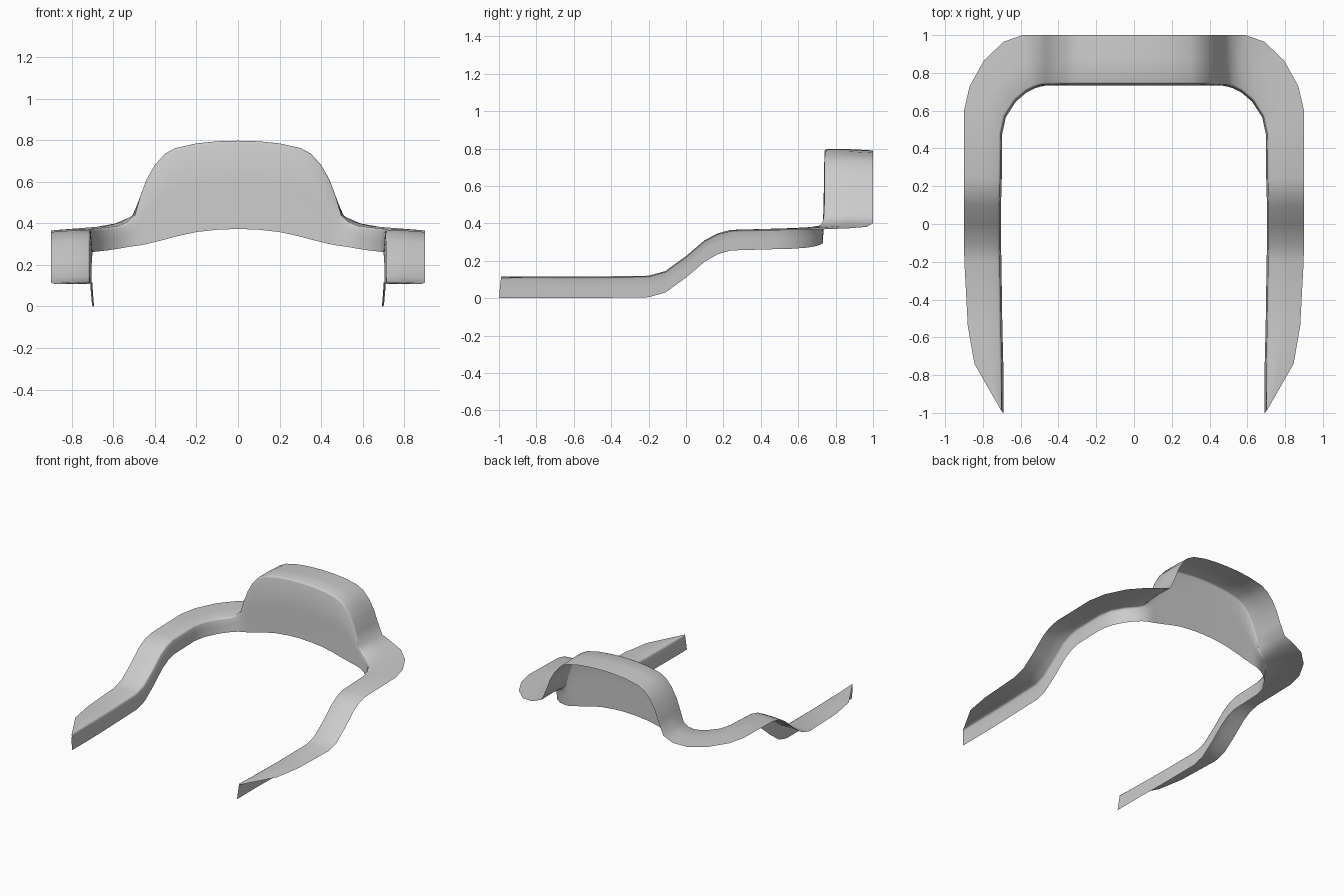
import bpy
import bmesh
from mathutils import Vector

# Stations along the right half: inner x, inner y, outer x, outer y, wall bottom z, wall top z
STATIONS = [
    (0.70, -0.99, 0.702, -0.99, 0.00, 0.115),
    (0.70, -0.74, 0.845, -0.74, 0.00, 0.115),
    (0.705, -0.54, 0.88, -0.54, 0.00, 0.115),
    (0.71, -0.20, 0.898, -0.20, 0.005, 0.12),
    (0.712, -0.11, 0.90, -0.11, 0.03, 0.145),
    (0.712, 0.00, 0.90, 0.00, 0.11, 0.225),
    (0.712, 0.10, 0.90, 0.10, 0.195, 0.31),
    (0.71, 0.17, 0.90, 0.17, 0.235, 0.347),
    (0.708, 0.24, 0.90, 0.25, 0.255, 0.365),
    (0.705, 0.48, 0.90, 0.60, 0.262, 0.372),
    (0.685, 0.57, 0.87, 0.73, 0.264, 0.375),
    (0.63, 0.655, 0.795, 0.865, 0.27, 0.38),
    (0.57, 0.705, 0.69, 0.965, 0.279, 0.388),
    (0.53, 0.725, 0.59, 1.00, 0.286, 0.406),
    (0.497, 0.735, 0.51, 1.00, 0.291, 0.44),
]
# Straight back hump: x, wall bottom z, wall top z
HUMP = [(0.47, 0.294, 0.53), (0.44, 0.30, 0.61), (0.40, 0.31, 0.68), (0.35, 0.322, 0.735),
        (0.30, 0.336, 0.762), (0.20, 0.358, 0.784), (0.10, 0.369, 0.794), (0.0, 0.373, 0.797)]
STATIONS += [(x, 0.74, x, 1.0, b, t) for x, b, t in HUMP]


def section(xi, yi, xo, yo, zb, zt):
    """L-shaped cross-section: leaning inner wall, small rounded corner, top flange."""
    inner, outer = Vector((xi, yi, 0)), Vector((xo, yo, 0))
    span = outer - inner
    d = span.normalized()
    r = min(0.012, span.length * 0.3)
    up = Vector((0, 0, 1))
    return [
        inner - d * 0.008 + up * zb,
        inner - d * 0.003 + up * (zb * 0.5 + zt * 0.5),
        inner + up * (zt - 0.013),
        inner + d * r * 0.3 + up * (zt - 0.004),
        inner + d * r + up * zt,
        inner.lerp(outer, 0.5) + up * zt,
        outer + up * (zt - 0.007),
    ]


# Skin the sections into a sheet
bm = bmesh.new()
rows = [[bm.verts.new(p) for p in section(*s)] for s in STATIONS]
for v in rows[0][:2]:
    v.co.y -= 0.01 if v is rows[0][0] else 0.005
for a, b in zip(rows, rows[1:]):
    for i in range(len(a) - 1):
        bm.faces.new((a[i], b[i], b[i + 1], a[i + 1]))
bmesh.ops.recalc_face_normals(bm, faces=bm.faces)
bm.normal_update()
if sum(f.normal.z * f.calc_area() for f in bm.faces) < 0:
    bmesh.ops.reverse_faces(bm, faces=bm.faces)

mesh = bpy.data.meshes.new("arm_and_back_rail")
bm.to_mesh(mesh)
bm.free()
rail = bpy.data.objects.new("arm_and_back_rail", mesh)
bpy.context.collection.objects.link(rail)

# Mirror to the left side, smooth shading
mirror = rail.modifiers.new("Mirror", 'MIRROR')
mirror.use_clip = True
mirror.merge_threshold = 0.0005
bpy.context.view_layer.objects.active = rail
rail.select_set(True)
bpy.ops.object.shade_smooth()
